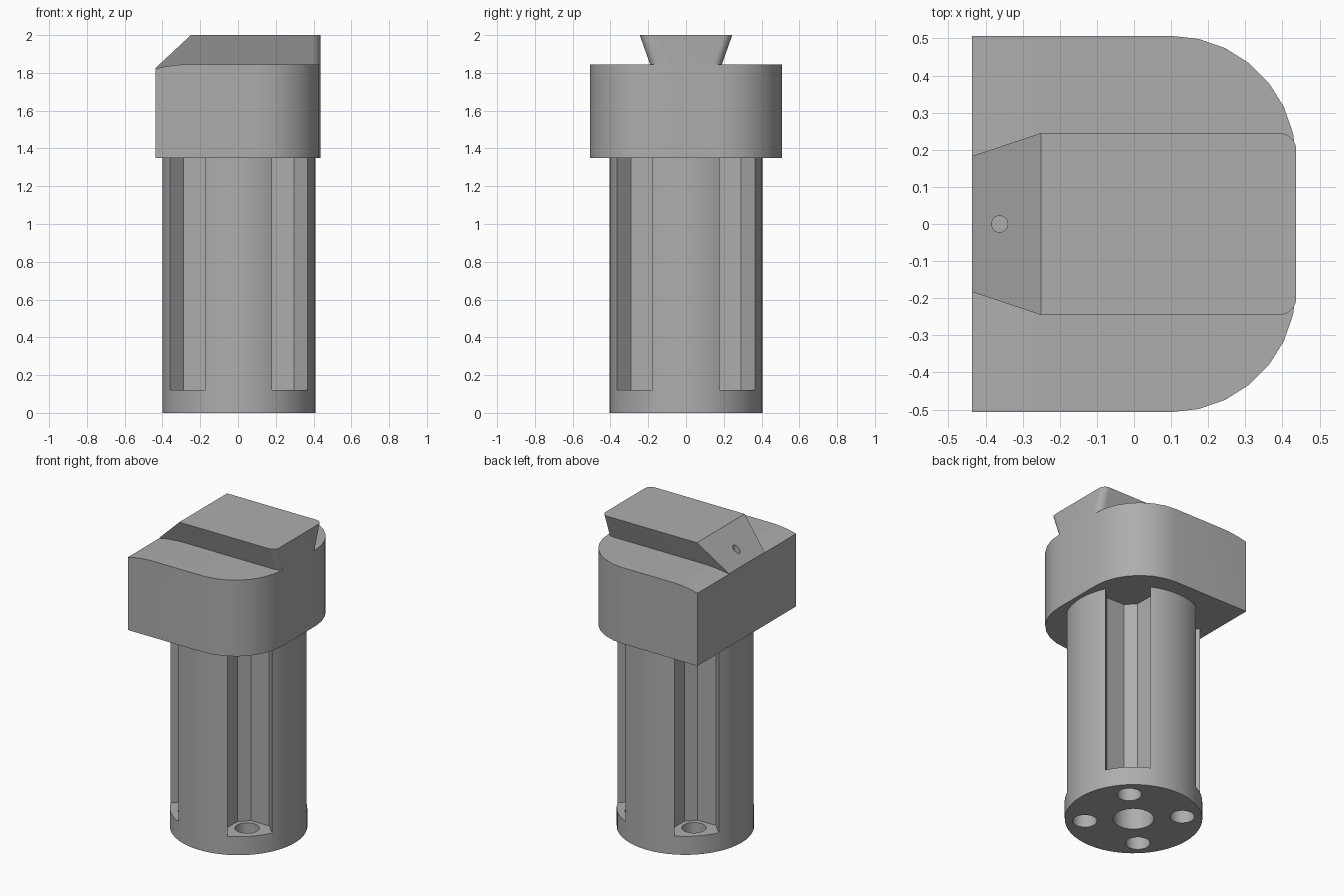
import bpy, bmesh
from math import sin, cos, pi, radians
from mathutils import Matrix

old = bpy.data.objects.get("Cube")
if old:
    bpy.data.objects.remove(old)

grey = bpy.data.materials.new("plain_grey")
grey.use_nodes = True
COLOUR = (0.42, 0.42, 0.42, 1)
grey.diffuse_color = COLOUR
grey.node_tree.nodes["Principled BSDF"].inputs["Base Color"].default_value = COLOUR

CX = 0.004            # column axis
X0, X1 = -0.437, 0.437  # ends of the head


def finish(name, bm, helper=False):
    bmesh.ops.recalc_face_normals(bm, faces=bm.faces[:])
    mesh = bpy.data.meshes.new(name)
    bm.to_mesh(mesh)
    bm.free()
    obj = bpy.data.objects.new(name, mesh)
    bpy.context.collection.objects.link(obj)
    mesh.materials.append(grey)
    obj.hide_render = helper
    return obj


def loft(low, high, z0, z1):
    """Closed solid between two outlines with equal point counts."""
    bm = bmesh.new()
    a = [bm.verts.new((x, y, z0)) for x, y in low]
    b = [bm.verts.new((x, y, z1)) for x, y in high]
    bm.faces.new(a[::-1])
    bm.faces.new(b)
    n = len(a)
    for i in range(n):
        j = (i + 1) % n
        bm.faces.new((a[i], a[j], b[j], b[i]))
    return bm


def circle(x, y, r, n):
    return [(x + r * cos(2 * pi * i / n), y + r * sin(2 * pi * i / n)) for i in range(n)]


def rounded_end(half, r, steps):
    """Plan outline, square at -x and with rounded corners at +x."""
    arc = [(X1 - r + r * cos(t), half - r + r * sin(t))
           for t in (pi / 2 * i / steps for i in range(steps + 1))]
    upper = arc + [(X0, half)]
    return upper + [(x, -y) for x, y in reversed(upper)]


def trim(bm, point, normal):
    """Cut away everything beyond a plane and cap the opening."""
    cut = bmesh.ops.bisect_plane(bm, geom=bm.verts[:] + bm.edges[:] + bm.faces[:],
                                 plane_co=point, plane_no=normal, clear_outer=True)
    edges = [e for e in cut["geom_cut"] if isinstance(e, bmesh.types.BMEdge)]
    bmesh.ops.contextual_create(bm, geom=edges)


def subtract(obj, cutters):
    bpy.context.view_layer.objects.active = obj
    for c in cutters:
        mod = obj.modifiers.new("cut", 'BOOLEAN')
        mod.operation = 'DIFFERENCE'
        mod.solver = 'EXACT'
        mod.object = c
        bpy.ops.object.modifier_apply(modifier=mod.name)


def shade(obj):
    bpy.ops.object.select_all(action='DESELECT')
    obj.select_set(True)
    bpy.context.view_layer.objects.active = obj
    bpy.ops.object.shade_smooth_by_angle(angle=radians(25))


# Column with a bore, four bolt slots and bolt holes
outline = circle(CX, 0, 0.405, 56)
column = finish("column", loft(outline, outline, 0, 1.36))
cutters = []
half_slot = [(0.5, 0.133), (0.28, 0.133), (0.19, 0.04)]
slot = half_slot + [(u, -v) for u, v in reversed(half_slot)]
bolt = circle(0.288, 0, 0.072, 24)
for i in range(4):
    turn = Matrix.Translation((CX, 0, 0)) @ Matrix.Rotation(pi / 4 + i * pi / 2, 4, 'Z')
    for name, shape, z0, z1 in (("slot_cutter", slot, 0.12, 1.5),
                                ("bolt_cutter", bolt, -0.1, 0.2)):
        bm = loft(shape, shape, z0, z1)
        bm.transform(turn)
        cutters.append(finish(name, bm, True))
bore = circle(CX, 0, 0.12, 32)
cutters.append(finish("bore_cutter", loft(bore, bore, -0.1, 0.9), True))
subtract(column, cutters)

# Head block, its top easing down towards the square end
plan = rounded_end(0.507, 0.337, 7)
bm = loft(plan, plan, 1.35, 1.845)
for k in range(1, 6):
    s = k / 5
    trim(bm, (-0.25 - 0.187 * s, 0, 1.845 - 0.023 * s * s), (-0.246 * s, 0, 1))
head = finish("head", bm)

# Dovetail rail with a sloped end
bm = loft(rounded_end(0.174, 0.045, 6), rounded_end(0.245, 0.045, 6), 1.8, 2)
trim(bm, (-0.25, 0, 2), (-0.175, 0, 0.187))
rail = finish("dovetail_rail", bm)

# Small pin hole through the sloped end
pin = circle(-0.362, 0, 0.022, 20)
pin_cutter = finish("pin_cutter", loft(pin, pin, 1.6, 2.1), True)
for part in (head, rail):
    subtract(part, [pin_cutter])

for c in cutters + [pin_cutter]:
    bpy.data.objects.remove(c)
for part in (column, head, rail):
    shade(part)
